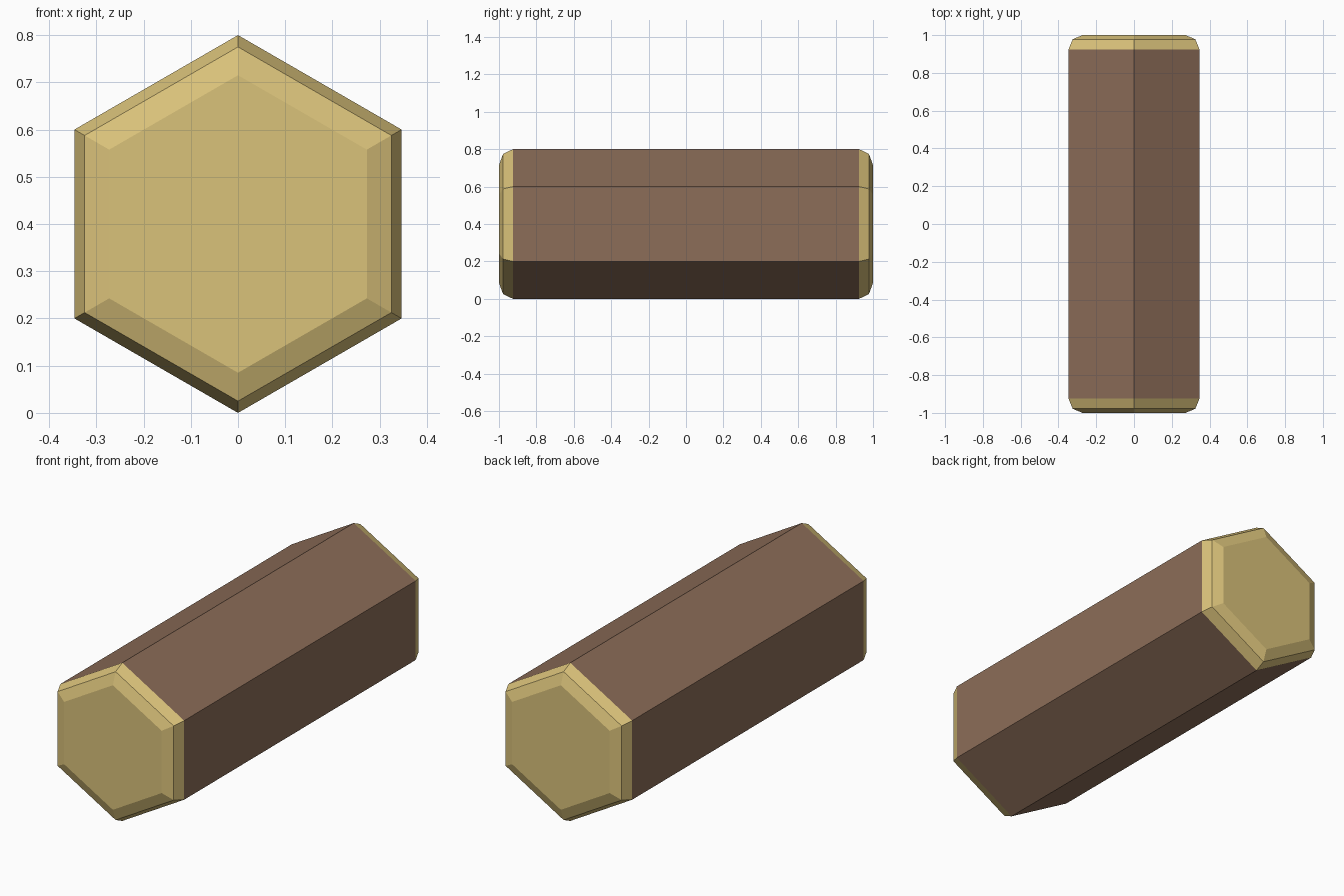
import bpy, bmesh, math

cube = bpy.data.objects.get("Cube")
if cube:
    bpy.data.objects.remove(cube, do_unlink=True)


def make_material(name, rgb):
    mat = bpy.data.materials.new(name)
    mat.use_nodes = True
    colour = (*rgb, 1.0)
    mat.diffuse_color = colour
    mat.node_tree.nodes["Principled BSDF"].inputs["Base Color"].default_value = colour
    return mat


bark = make_material("bark brown", (0.262, 0.153, 0.098))
cut_wood = make_material("cut wood tan", (0.701, 0.539, 0.195))

SIDES = 6
CENTRE_Z = 0.4
# (distance along the log, radius) from the bark edge out to the flat end
END_PROFILE = [(0.925, 0.4), (0.978, 0.375), (1.0, 0.315)]
stations = [(-y, r) for y, r in reversed(END_PROFILE)] + END_PROFILE

# Hexagonal log: rings joined along y, with a corner pointing up
bm = bmesh.new()
rings = []
for y, r in stations:
    angles = [math.tau * i / SIDES for i in range(SIDES)]
    rings.append([bm.verts.new((r * math.sin(a), y, CENTRE_Z + r * math.cos(a)))
                  for a in angles])
for a, b in zip(rings, rings[1:]):
    for i in range(SIDES):
        j = (i + 1) % SIDES
        bm.faces.new((a[i], a[j], b[j], b[i]))
bm.faces.new(rings[0])
bm.faces.new(rings[-1])
bmesh.ops.recalc_face_normals(bm, faces=bm.faces)

# Bark on the long sides, cut wood on the chamfers and ends
for face in bm.faces:
    face.material_index = 0 if abs(face.normal.y) < 0.1 else 1

mesh = bpy.data.meshes.new("log")
bm.to_mesh(mesh)
bm.free()
mesh.materials.append(bark)
mesh.materials.append(cut_wood)
bpy.context.collection.objects.link(bpy.data.objects.new("log", mesh))
